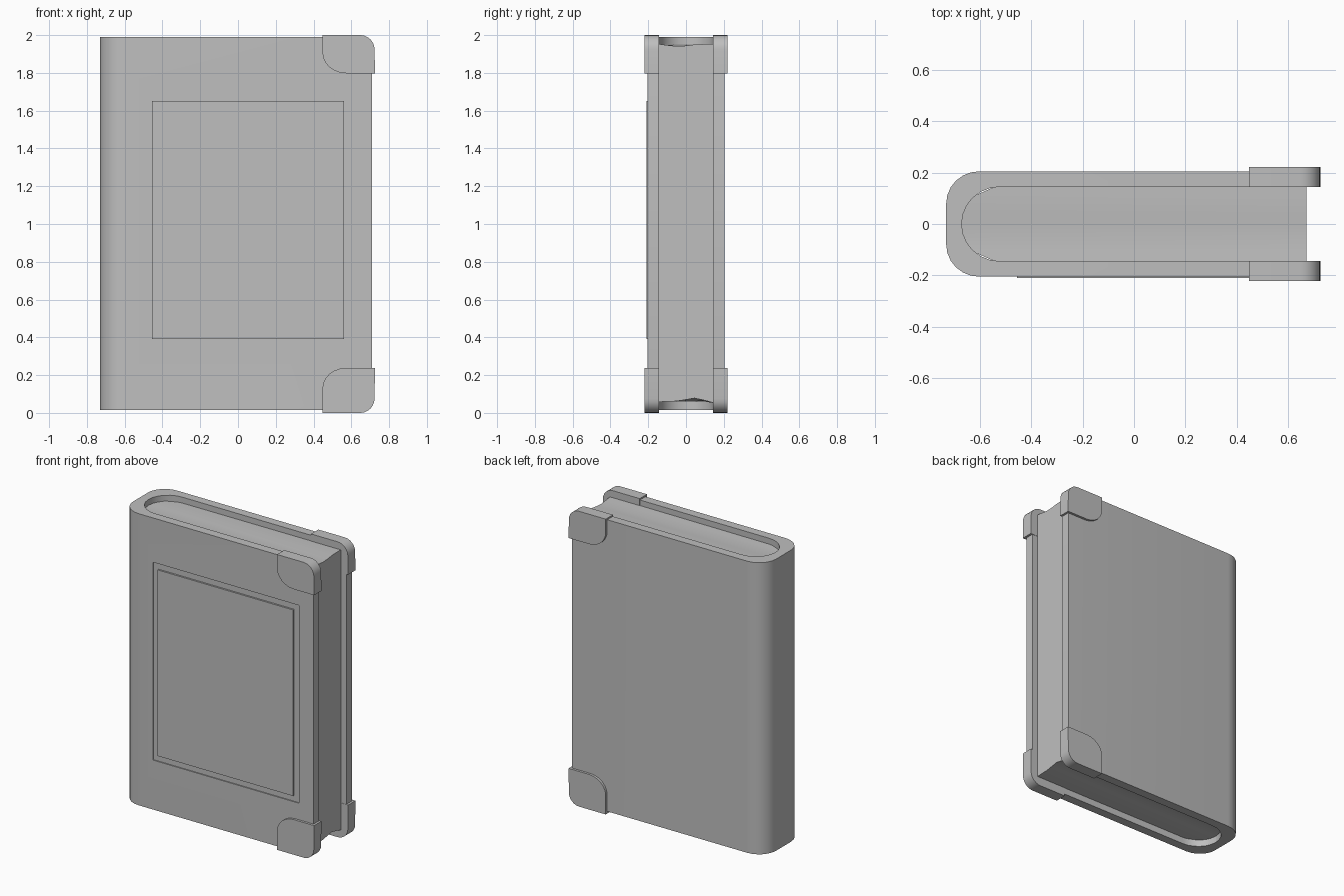
import bpy, bmesh, math
from mathutils import Vector

if "Cube" in bpy.data.objects:
    bpy.data.objects.remove(bpy.data.objects["Cube"], do_unlink=True)

grey = bpy.data.materials.new("plain grey")
grey.use_nodes = True
grey.diffuse_color = (0.52, 0.52, 0.52, 1)
grey.node_tree.nodes["Principled BSDF"].inputs["Base Color"].default_value = (0.52, 0.52, 0.52, 1)


def finish(name, bm, smooth=True):
    bmesh.ops.recalc_face_normals(bm, faces=bm.faces)
    mesh = bpy.data.meshes.new(name)
    bm.to_mesh(mesh)
    bm.free()
    mesh.materials.append(grey)
    ob = bpy.data.objects.new(name, mesh)
    bpy.context.collection.objects.link(ob)
    if smooth:
        shade(ob)
    return ob


def shade(ob):
    bpy.ops.object.select_all(action='DESELECT')
    ob.select_set(True)
    bpy.context.view_layer.objects.active = ob
    bpy.ops.object.shade_smooth_by_angle(angle=math.radians(35))


def rounded(corners, steps=6):
    """Outline from (u, v, radius_u, radius_v) corners with elliptical rounding."""
    out = []
    for i, (u, v, ru, rv) in enumerate(corners):
        c = Vector((u, v))
        if not ru:
            out.append(c)
            continue
        dp = (Vector(corners[i - 1][:2]) - c).normalized()
        dn = (Vector(corners[(i + 1) % len(corners)][:2]) - c).normalized()
        r = Vector((ru, rv))
        for k in range(steps + 1):
            t = k / steps * math.pi / 2
            d = dp * (1 - math.sin(t)) + dn * (1 - math.cos(t))
            out.append(c + d * r)
    return out


def prism(points, place, a, b):
    """Extrude an outline from depth a to depth b."""
    bm = bmesh.new()
    lo = [bm.verts.new(place(p, a)) for p in points]
    hi = [bm.verts.new(place(p, b)) for p in points]
    bm.faces.new(lo)
    bm.faces.new(hi)
    for i in range(len(points)):
        j = (i + 1) % len(points)
        bm.faces.new((lo[i], lo[j], hi[j], hi[i]))
    return bm


def along_z(p, d):
    return (p.x, p.y, d)


def along_y(p, d):
    return (p.x, d, p.y)


def rectangle(x0, x1, z0, z1):
    return [Vector(p) for p in ((x0, z0), (x1, z0), (x1, z1), (x0, z1))]


# Wraparound cover with a rounded spine
FORE, OUT, IN = 0.71, 0.205, 0.145
outer = rounded([(FORE, -OUT, 0, 0), (-0.73, -OUT, .13, .125),
                 (-0.73, OUT, .13, .125), (FORE, OUT, 0, 0)])
inner = rounded([(FORE, IN, 0, 0), (-0.67, IN, .15, .1449),
                 (-0.67, -IN, .15, .1449), (FORE, -IN, 0, 0)])
bm = prism(outer + inner, along_z, 0.015, 1.99)
corner_edges = [e for e in bm.edges
                if all(abs(v.co.x - FORE) < 1e-4 for v in e.verts)
                and abs(e.verts[0].co.z - e.verts[1].co.z) < 1e-4]
bmesh.ops.bevel(bm, geom=corner_edges, offset=0.07, segments=5,
                profile=0.5, affect='EDGES')
cover = finish("cover", bm, smooth=False)

# Shallow recess in the front cover
cutter = finish("recess_cutter", prism(rectangle(-0.495, 0.60, 0.35, 1.69),
                                       along_y, -0.25, -0.198), smooth=False)
cutter.hide_render = True
mod = cover.modifiers.new("recess", 'BOOLEAN')
mod.operation, mod.object, mod.solver = 'DIFFERENCE', cutter, 'EXACT'
bpy.context.view_layer.objects.active = cover
bpy.ops.object.modifier_apply(modifier=mod.name)
bpy.data.objects.remove(cutter, do_unlink=True)
shade(cover)

# Raised panel inside the recess
finish("front_panel", prism(rectangle(-0.455, 0.56, 0.39, 1.65),
                            along_y, -0.21, -0.19), smooth=False)

# Page block: slices across the thickness, slightly wavy at the fore edge
bm = bmesh.new()
rings = []
slices = [(-0.15, 0.058, 1.953), (-0.10, 0.06, 1.947), (-0.05, 0.062, 1.941),
          (0.0, 0.07, 1.944), (0.045, 0.078, 1.95), (0.10, 0.066, 1.952),
          (0.15, 0.052, 1.952)]
for y, low, high in slices:
    spine = -0.53 - 0.15 * math.sqrt(max(0, 1 - (y / 0.15) ** 2))
    rings.append([bm.verts.new(p) for p in (
        (spine, y, 0.06), (0.67, y, low), (0.67, y, high), (spine, y, 1.95))])
for a, b in zip(rings, rings[1:]):
    for i in range(4):
        j = (i + 1) % 4
        bm.faces.new((a[i], a[j], b[j], b[i]))
bm.faces.new(rings[0])
bm.faces.new(rings[-1])
finish("pages", bm)

# Corner protectors, two on each cover
for level, edge, inside in (("top", 2.0, 1.798), ("bottom", 0.0, 0.238)):
    shape = rounded([(0.447, edge, 0, 0), (0.722, edge, .075, .075),
                     (0.725, inside, 0, 0), (0.447, inside, .125, .11)])
    for side, sign in (("front", -1), ("back", 1)):
        finish(f"{side}_{level}_corner",
               prism(shape, along_y, sign * 0.143, sign * 0.221))
